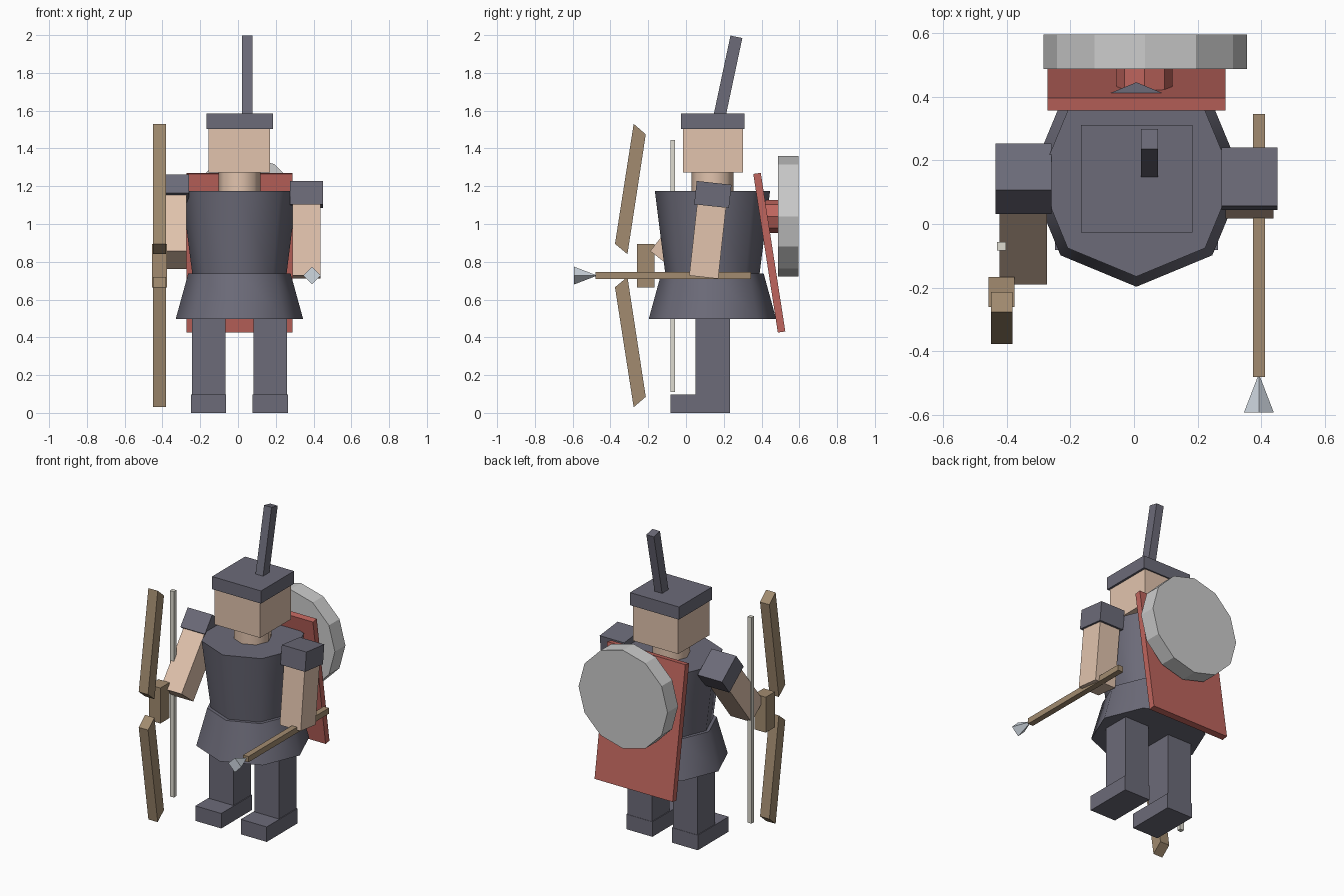
import bpy, bmesh
from math import radians
from mathutils import Matrix, Vector

if "Cube" in bpy.data.objects:
    bpy.data.objects.remove(bpy.data.objects["Cube"])

CX, CY = 0.0075, 0.14   # body axis


def mat(name, rgb):
    m = bpy.data.materials.new(name)
    m.diffuse_color = (*rgb, 1)
    m.use_nodes = True
    m.node_tree.nodes["Principled BSDF"].inputs["Base Color"].default_value = m.diffuse_color
    return m


ARMOUR = mat("dark_armour", (0.15, 0.147, 0.19))
SKIN = mat("skin", (0.76, 0.55, 0.42))
WOOD = mat("wood", (0.36, 0.26, 0.16))
RED = mat("red", (0.52, 0.13, 0.11))
CORD = mat("cord", (0.74, 0.72, 0.64))
STEEL = mat("steel", (0.62, 0.68, 0.74))


def finish(name, bm, material, matrix=None, smooth=False):
    bmesh.ops.recalc_face_normals(bm, faces=bm.faces)
    me = bpy.data.meshes.new(name)
    bm.to_mesh(me)
    bm.free()
    ob = bpy.data.objects.new(name, me)
    bpy.context.collection.objects.link(ob)
    if matrix:
        ob.matrix_world = matrix
    if material:
        me.materials.append(material)
    if smooth:
        bpy.ops.object.select_all(action='DESELECT')
        ob.select_set(True)
        bpy.context.view_layer.objects.active = ob
        bpy.ops.object.shade_smooth_by_angle(angle=radians(50))
    return ob


def box(name, x, y, z, material, pivot=(0, 0, 0), tilt=0):
    """Box from ranges relative to a pivot, tilted about x."""
    bm = bmesh.new()
    bmesh.ops.create_cube(bm, size=1)
    for v in bm.verts:
        v.co = Vector([r[0] + (c + 0.5) * (r[1] - r[0]) for c, r in zip(v.co, (x, y, z))])
    m = Matrix.Translation(pivot) @ Matrix.Rotation(radians(tilt), 4, 'X')
    return finish(name, bm, material, m)


def cone(name, sides, r1, r2, depth, centre, material, along_y=False, smooth=False):
    bm = bmesh.new()
    bmesh.ops.create_cone(bm, cap_ends=True, segments=sides, radius1=r1, radius2=r2, depth=depth)
    m = Matrix.Translation(centre)
    if along_y:
        m = m @ Matrix.Rotation(radians(90), 4, 'X')
    return finish(name, bm, material, m, smooth)


def side_prism(name, profile, x0, x1, material):
    """Extrude a y-z outline along x."""
    bm = bmesh.new()
    face = bm.faces.new([bm.verts.new((x0, y, z)) for y, z in profile])
    ext = bmesh.ops.extrude_face_region(bm, geom=[face])
    bmesh.ops.translate(bm, vec=(x1 - x0, 0, 0),
                        verts=[e for e in ext["geom"] if isinstance(e, bmesh.types.BMVert)])
    return finish(name, bm, material)


# legs, feet and arms, mirrored about the body axis; each arm has its own swing
for side, s, swing in (("left", 1, -6.3), ("right", -1, -38)):
    lx = CX + s * 0.163
    box(side + "_leg", (lx - 0.088, lx + 0.088), (0.05, 0.232), (0.05, 0.55), ARMOUR)
    box(side + "_foot", (lx - 0.093, lx + 0.093), (-0.082, 0.234), (0, 0.097), ARMOUR)
    shoulder = (CX + s * 0.355, 0.142, 1.156)
    box(side + "_sleeve", (-0.088, 0.088), (-0.0925, 0.0925), (-0.062, 0.062), ARMOUR, shoulder, swing)
    box(side + "_arm", (-0.075, 0.075), (-0.077, 0.077), (-0.44, 0), SKIN, shoulder, swing)

# body
cone("skirt", 8, 0.337, 0.271, 0.24, (CX, CY, 0.618), ARMOUR, smooth=True)
cone("torso", 8, 0.245, 0.305, 0.475, (CX, CY, 0.9375), ARMOUR, smooth=True)
cone("neck", 8, 0.112, 0.112, 0.16, (CX, CY, 1.22), SKIN, smooth=True)

# head, hat and plume
box("head", (-0.155, 0.17), (-0.017, 0.302), (1.273, 1.52), SKIN)
box("hat", (-0.167, 0.184), (-0.027, 0.311), (1.503, 1.585), ARMOUR)
box("plume", (-0.027, 0.027), (-0.032, 0.032), (-0.05, 0.413), ARMOUR, (0.049, 0.181, 1.587), -12)

# back board, shield and its mount
box("back_board", (-0.272, 0.288), (-0.02, 0.02), (-0.425, 0.425), RED, (0, 0.441, 0.848), 8.8)
cone("shield_mount", 8, 0.088, 0.088, 0.09, (0.033, 0.46, 1.04), RED, along_y=True)
cone("shield", 12, 0.319, 0.319, 0.108, (0.035, 0.541, 1.04), None, along_y=True)

# bow: limbs mirrored about the grip height
box("bow_grip", (-0.456, -0.375), (-0.26, -0.166), (0.665, 0.895), WOOD)
limb = [(-0.277, 1.53), (-0.213, 1.475), (-0.31, 0.84), (-0.376, 0.895)]
side_prism("bow_upper_limb", limb, -0.449, -0.382, WOOD)
side_prism("bow_lower_limb", [(y, 1.56 - z) for y, z in limb], -0.449, -0.382, WOOD)
box("bow_string", (-0.43, -0.402), (-0.083, -0.057), (0.11, 1.445), CORD)

# arrow
box("arrow_shaft", (0.373, 0.411), (-0.48, 0.345), (0.708, 0.745), WOOD)
cone("arrow_head", 4, 0.0, 0.047, 0.122, (0.392, -0.531, 0.727), STEEL, along_y=True)
